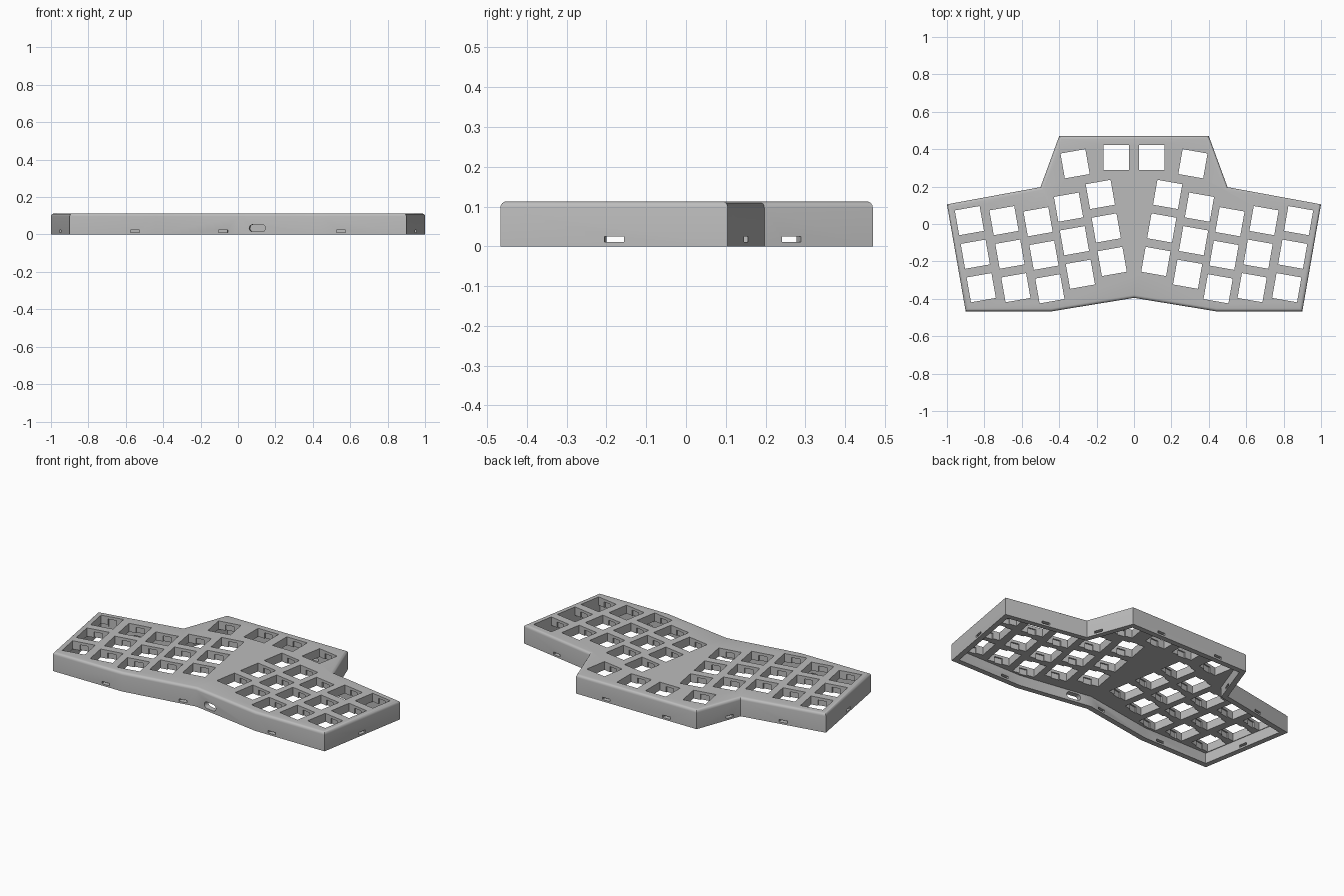
import bpy, bmesh
from math import radians, cos, sin, pi, atan2
from mathutils import Matrix, Vector

cube = bpy.data.objects.get("Cube")
if cube:
    bpy.data.objects.remove(cube)

HEIGHT, PLATE_Z, WALL, HOLE = 0.113, 0.063, 0.032, 0.135

grey = bpy.data.materials.new("plain grey plastic")
grey.use_nodes = True
color = (0.5, 0.5, 0.5, 1)
grey.diffuse_color = color
grey.node_tree.nodes["Principled BSDF"].inputs["Base Color"].default_value = color


def add_prism(bm, points, low, high, matrix=Matrix()):
    """Extrude a 2D outline between two heights, then place it."""
    verts = [bm.verts.new((x, y, low)) for x, y in points]
    bottom = bm.faces.new(verts)
    top = bmesh.ops.extrude_face_region(bm, geom=[bottom])["geom"]
    moved = [v for v in top if isinstance(v, bmesh.types.BMVert)]
    bmesh.ops.translate(bm, vec=(0, 0, high - low), verts=moved)
    bmesh.ops.transform(bm, matrix=matrix, verts=verts + moved)
    return [f for f in top if isinstance(f, bmesh.types.BMFace)][0]


def finish(bm, name):
    bmesh.ops.recalc_face_normals(bm, faces=bm.faces[:])
    mesh = bpy.data.meshes.new(name)
    bm.to_mesh(mesh)
    bm.free()
    obj = bpy.data.objects.new(name, mesh)
    bpy.context.collection.objects.link(obj)
    return obj


def rect(w, h):
    return [(-w / 2, -h / 2), (w / 2, -h / 2), (w / 2, h / 2), (-w / 2, h / 2)]


def inset(points, d):
    """Offset a counter-clockwise outline inwards with mitred corners."""
    result = []
    for i, p in enumerate(points):
        p, a, b = Vector(p), Vector(points[i - 1]), Vector(points[(i + 1) % len(points)])
        u, v = (p - a).normalized(), (b - p).normalized()
        n1, n2 = Vector((-u.y, u.x)), Vector((-v.y, v.x))
        result.append(p + (n1 + n2) * d / (1 + n1.dot(n2)))
    return result


# Case outline, mirrored from its left half
half = [(0.44, -0.467), (0.9, -0.467), (1, 0.105), (0.5, 0.197), (0.4, 0.47)]
outline = [(0, -0.395)] + half + [(-x, y) for x, y in reversed(half)]

# Case block with rounded top rim
bm = bmesh.new()
top_face = add_prism(bm, outline, 0, HEIGHT)
bmesh.ops.bevel(bm, geom=list(top_face.edges), offset=0.016, segments=4,
                profile=0.5, affect='EDGES')
case = finish(bm, "keyboard_case")
case.data.materials.append(grey)

# Hollow underside
bm = bmesh.new()
add_prism(bm, inset(outline, WALL), -0.05, PLATE_Z)
cutters = [finish(bm, "underside_pocket")]

# Key holes: top key of each column, then two more down the tilted column
tilt = radians(10)
keys = [(0.315, 0.322, tilt), (0.095, 0.355, 0)]
for x, y in [(0.88, 0.018), (0.695, 0.018), (0.513, 0.012), (0.35, 0.09), (0.18, 0.158)]:
    for row in range(3):
        keys.append((x - row * 0.182 * sin(tilt), y - row * 0.182 * cos(tilt), tilt))

holes, notches = bmesh.new(), bmesh.new()
for x, y, angle in keys:
    for side in (1, -1):
        place = Matrix.Translation((side * x, y, 0)) @ Matrix.Rotation(-side * angle, 4, 'Z')
        add_prism(holes, rect(HOLE, HOLE), 0.04, 0.2, place)
        # Clip recesses under the top skin
        add_prism(notches, rect(0.05, HOLE + 0.016), 0.05, 0.097, place)
cutters += [finish(holes, "key_holes"), finish(notches, "clip_recesses")]


def wall_matrix(a, b, t, z):
    """Local x along the wall, local y up, local z through the wall."""
    a, b = Vector(a), Vector(b)
    p = a.lerp(b, t)
    d = b - a
    return (Matrix.Translation((p.x, p.y, z)) @ Matrix.Rotation(atan2(d.y, d.x), 4, 'Z')
            @ Matrix.Rotation(pi / 2, 4, 'X'))


# Vent slots through every wall: wall index and position along the wall
slots = bmesh.new()
path = [(0, -0.395)] + half + [(0, 0.47)]
for i, t in [(0, 0.18), (1, 0.24), (2, 0.5), (3, 0.5), (4, 0.25), (5, 0.5)]:
    for side in (1, -1):
        if i == 0 and side == 1:
            continue
        a, b = [(side * x, y) for x, y in path[i:i + 2]]
        add_prism(slots, rect(0.05, 0.014), -0.06, 0.06, wall_matrix(a, b, t, 0.018))
cutters.append(finish(slots, "wall_slots"))

# Rounded cable port at the front
port = bmesh.new()
pill = []
for end in (0, 1):
    for k in range(9):
        a = -pi / 2 + pi * k / 8 + pi * end
        pill.append(((0.025 if end == 0 else -0.025) + 0.019 * cos(a), 0.019 * sin(a)))
add_prism(port, pill, -0.06, 0.06, wall_matrix(path[0], path[1], 0.235, 0.034))
cutters.append(finish(port, "cable_port"))

# Cut everything and bake the result
for cutter in cutters:
    cutter.hide_render = True
    mod = case.modifiers.new(cutter.name, 'BOOLEAN')
    mod.operation, mod.solver, mod.object = 'DIFFERENCE', 'EXACT', cutter
bpy.context.view_layer.update()
baked = bpy.data.meshes.new_from_object(case.evaluated_get(bpy.context.evaluated_depsgraph_get()))
case.modifiers.clear()
case.data = baked
for cutter in cutters:
    bpy.data.objects.remove(cutter)
baked.materials.clear()
baked.materials.append(grey)
for face in baked.polygons:
    face.material_index = 0

bpy.ops.object.select_all(action='DESELECT')
case.select_set(True)
bpy.context.view_layer.objects.active = case
bpy.ops.object.shade_smooth_by_angle(angle=radians(30))
